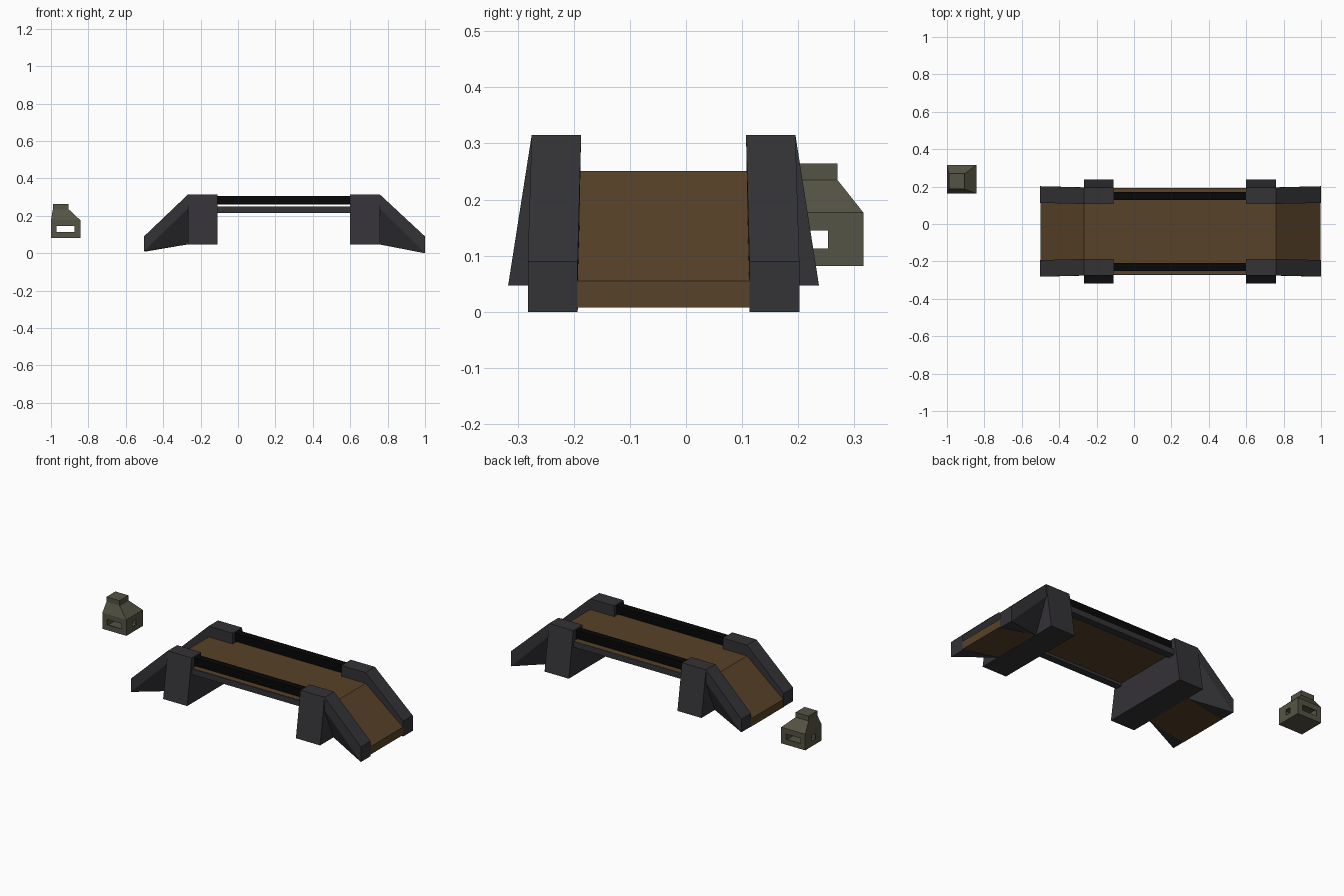
import bpy, bmesh

if "Cube" in bpy.data.objects:
    bpy.data.objects.remove(bpy.data.objects["Cube"])

def material(name, rgb):
    m = bpy.data.materials.new(name)
    m.diffuse_color = (*rgb, 1)
    m.use_nodes = True
    m.node_tree.nodes["Principled BSDF"].inputs["Base Color"].default_value = m.diffuse_color
    return m

STONE = material("dark_stone", (0.034, 0.032, 0.037))
WOOD = material("brown_deck", (0.095, 0.054, 0.021))
BLACK = material("black_metal", (0.002, 0.002, 0.002))
OLIVE = material("olive", (0.09, 0.088, 0.058))

def hull(name, pts, mat):
    """Convex flat-faced solid around a handful of corner points."""
    bm = bmesh.new()
    for p in pts:
        bm.verts.new(p)
    bmesh.ops.convex_hull(bm, input=bm.verts[:])
    loose = [v for v in bm.verts if not v.link_faces]
    bmesh.ops.delete(bm, geom=loose, context='VERTS')
    bmesh.ops.recalc_face_normals(bm, faces=bm.faces[:])
    bmesh.ops.dissolve_limit(bm, angle_limit=0.01, verts=bm.verts[:], edges=bm.edges[:])
    me = bpy.data.meshes.new(name)
    bm.to_mesh(me)
    bm.free()
    ob = bpy.data.objects.new(name, me)
    bpy.context.collection.objects.link(ob)
    me.materials.append(mat)
    return ob

def box(name, x, y, z, mat):
    return hull(name, [(a, b, c) for a in x for b in y for c in z], mat)

def prism_y(name, profile, y, mat):
    return hull(name, [(px, b, pz) for px, pz in profile for b in y], mat)

CY = -0.04                      # bridge centre line
LEFT, RIGHT = (-0.267, -0.11), (0.60, 0.758)

# Bridge deck and the beams under its edges
box("deck", (-0.267, 0.758), (-0.268, 0.19), (0.232, 0.251), WOOD)
for s, side in ((-1, "front"), (1, "back")):
    y = lambda d: CY + s * d
    box(side + "_edge_beam", (-0.11, 0.60), (y(0.19), y(0.232)), (0.216, 0.2495), STONE)
    box(side + "_handrail", (-0.11, 0.60), (y(0.168), y(0.21)), (0.26, 0.307), BLACK)
    for (x0, x1), end in ((LEFT, "left"), (RIGHT, "right")):
        # Post with a flared outer face
        hull(f"{side}_{end}_post",
             [(x, y(d), z) for x in (x0, x1)
              for d, z in ((0.147, 0.315), (0.235, 0.315), (0.152, 0.047), (0.277, 0.047))], STONE)
        # Sloping parapet: undercut from its outer edge in to the foot of the post
        inner, outer = (x0, -0.503) if end == "left" else (x1, 1.0)
        low = 0.012 if end == "left" else 0.0
        hull(f"{side}_{end}_parapet",
             [(inner, y(d), z) for d, z in ((0.147, 0.315), (0.235, 0.315), (0.236, 0.24), (0.152, 0.047))]
             + [(outer, y(d), z) for d in (0.153, 0.242) for z in (low, 0.09)], STONE)

for (x0, x1), end in ((LEFT, "left"), (RIGHT, "right")):
    # Cross wall under the deck, joining the two posts
    box(end + "_cross_wall", (x0, x1), (CY - 0.16, CY + 0.16), (0.047, 0.232), STONE)
    # Solid ramp wedge
    inner, outer = (x0, -0.50) if end == "left" else (x1, 0.998)
    prism_y(end + "_ramp", [(inner, 0.251), (outer, 0.055), (outer, 0.008), (inner, 0.048)],
            (CY - 0.156, CY + 0.156), WOOD)

# Guard hut: base, sloped roof, top block
X, Y = (-1.0, -0.843), (0.163, 0.316)
TX, TY = (-0.99, -0.905), (0.187, 0.270)
base = box("hut_base", X, Y, (0.082, 0.177), OLIVE)
hull("hut_roof", [(a, b, 0.177) for a in X for b in Y] + [(a, b, 0.235) for a in TX for b in TY], OLIVE)
box("hut_top", TX, TY, (0.235, 0.264), OLIVE)

# Hollow the base and cut its window openings
W = 0.005
for cut in (box("room_cutter", (X[0] + W, X[1] - W), (Y[0] + W, Y[1] - W), (0.082 + W, 0.2), OLIVE),
            box("window_cutter_a", (-0.97, -0.875), (0.1, 0.4), (0.114, 0.1455), OLIVE),
            box("window_cutter_b", (-1.1, -0.7), (0.22, 0.253), (0.113, 0.145), OLIVE)):
    mod = base.modifiers.new("opening", 'BOOLEAN')
    mod.object = cut
    mod.operation = 'DIFFERENCE'
    mod.solver = 'EXACT'
    bpy.context.view_layer.objects.active = base
    bpy.ops.object.modifier_apply(modifier=mod.name)
    bpy.data.objects.remove(cut)
